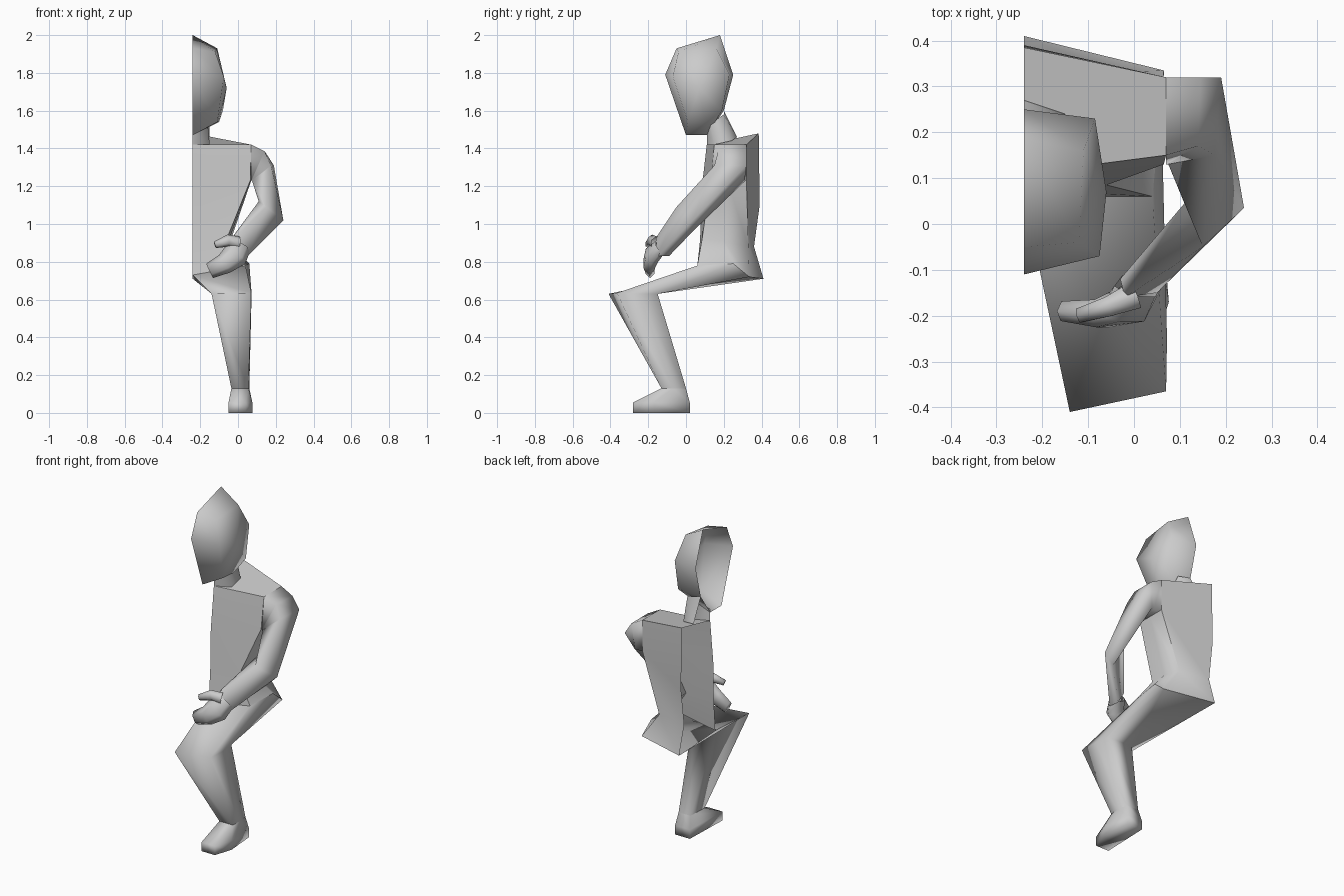
import bpy, bmesh, math
from mathutils import Vector

if "Cube" in bpy.data.objects:
    bpy.data.objects.remove(bpy.data.objects["Cube"])

MID = -0.24  # plane of the open cut through the body


def loft(name, rings, closed=True, caps=(False, False), apex=None, sharp=110):
    """Skin rings of equal length; open rings leave the cut side hollow."""
    bm = bmesh.new()
    vs = [[bm.verts.new(p) for p in r] for r in rings]
    n = len(rings[0])
    for a, b in zip(vs, vs[1:]):
        for i in range(n if closed else n - 1):
            j = (i + 1) % n
            bm.faces.new((a[i], a[j], b[j], b[i]))
    if caps[0]:
        bm.faces.new(vs[0][::-1])
    if caps[1]:
        bm.faces.new(vs[-1])
    if apex:
        tip = bm.verts.new(apex)
        for i in range(n):
            bm.faces.new((vs[-1][i], vs[-1][(i + 1) % n], tip))
    bmesh.ops.recalc_face_normals(bm, faces=bm.faces)
    me = bpy.data.meshes.new(name)
    bm.to_mesh(me)
    bm.free()
    ob = bpy.data.objects.new(name, me)
    bpy.context.collection.objects.link(ob)
    bpy.ops.object.select_all(action='DESELECT')
    ob.select_set(True)
    bpy.context.view_layer.objects.active = ob
    bpy.ops.object.shade_smooth_by_angle(angle=math.radians(sharp))
    return ob


def limb(name, path, sides=6, caps=(False, True)):
    """Tube along points (x, y, z, wide radius, thin radius)."""
    pts = [Vector(p[:3]) for p in path]
    rings = []
    for i, p in enumerate(path):
        t = Vector()
        if i:
            t += (pts[i] - pts[i - 1]).normalized()
        if i < len(pts) - 1:
            t += (pts[i + 1] - pts[i]).normalized()
        t.normalize()
        u = t.cross(Vector((0, 1, 0))).normalized()
        v = t.cross(u)
        rings.append([pts[i] + u * p[3] * math.cos(a) + v * p[4] * math.sin(a)
                      for a in (2 * math.pi * k / sides for k in range(sides))])
    return loft(name, rings, caps=caps)


# Head: cut outline, outer cheek outline, side point
head_cut = [(MID, y, z) for y, z in [(.18, 2), (-.05, 1.93), (-.11, 1.79), (0, 1.47),
                                     (.11, 1.47), (.2, 1.6), (.25, 1.79)]]
head_side = [(-.11, .16, 1.93), (-.12, -.04, 1.91), (-.075, -.07, 1.78), (-.11, .01, 1.54),
             (-.1, .1, 1.54), (-.08, .19, 1.6), (-.085, .23, 1.79)]
loft("head", [head_cut, head_side], apex=(-.06, .07, 1.72))

# Neck
loft("neck", [
    [(MID, .11, 1.49), (-.16, .13, 1.53), (-.15, .2, 1.58), (MID, .2, 1.6)],
    [(MID, .11, 1.42), (-.15, .15, 1.42), (-.15, .24, 1.44), (MID, .27, 1.46)]], closed=False)

# Torso rings run from front middle round the side to back middle
hip = [(MID, .06, .73), (.04, .06, .78), (.06, .25, .79), (.065, .335, .72), (MID, .41, .71)]
loft("torso", [
    [(MID, .11, 1.42), (.07, .15, 1.42), (.07, .24, 1.42), (.07, .32, 1.42), (MID, .385, 1.48)],
    [(MID, .08, 1.16), (.065, .13, 1.23), (.07, .22, 1.23), (.07, .32, 1.23), (MID, .39, 1.1)],
    [(MID, .075, .92), (-.06, .085, .92), (-.05, .2, .91), (-.05, .33, .88), (MID, .36, .88)],
    hip], closed=False, caps=(True, False), sharp=70)

# Leg: hip, knee, ankle
ankle = [(-.035, -.13, .13), (.055, -.13, .13), (.06, -.07, .13), (.05, 0, .13), (-.03, 0, .13)]
loft("leg", [hip,
     [(-.14, -.41, .63), (.07, -.365, .635), (.072, -.25, .63), (.06, -.15, .63), (-.11, -.15, .63)],
     ankle])

# Foot
sole = [(-.05, -.28), (.04, -.28), (.076, -.17), (.06, .02), (-.04, .02)]
loft("foot", [ankle] + [[(x, y, z) for x, y in sole] for z in (.055, 0)], caps=(False, True))

# Arm: torso joint, shoulder, upper arm, elbow, wrist
loft("arm", [
    [(.07, .15, 1.42), (.07, .32, 1.42), (.07, .32, 1.23), (.07, .13, 1.23)],
    [(.14, .17, 1.385), (.145, .32, 1.38), (.12, .32, 1.23), (.072, .13, 1.23)],
    [(.175, .15, 1.31), (.19, .32, 1.31), (.13, .31, 1.225), (.075, .13, 1.225)],
    [(.15, -.05, 1.09), (.24, .035, 1.02), (.18, .035, .96), (.11, .045, 1.12)],
    [(-.02, -.16, .925), (.05, -.15, .83), (.04, -.09, .83), (-.03, -.12, .93)]])

# Hand with curled fingers, and thumb
limb("hand", [(.01, -.135, .88, .06, .035), (-.015, -.18, .835, .07, .042),
              (-.07, -.195, .79, .055, .035), (-.15, -.19, .752, .042, .025)])
limb("thumb", [(0, -.155, .9, .035, .035), (-.055, -.18, .912, .032, .025),
               (-.12, -.2, .89, .018, .018)])
